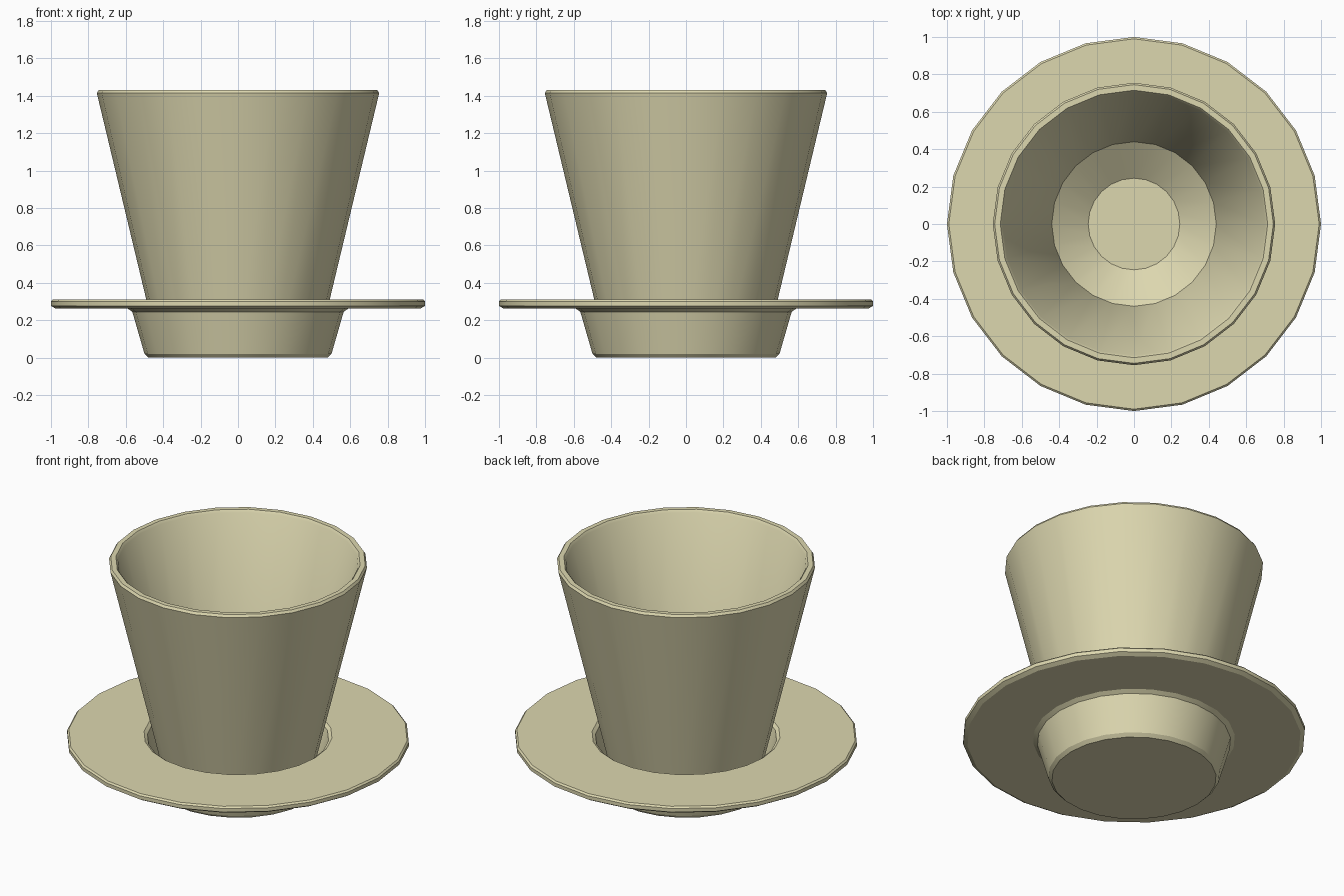
import bpy, math

if "Cube" in bpy.data.objects:
    bpy.data.objects.remove(bpy.data.objects["Cube"])

SIDES = 24


def lathe(name, profile, mat):
    """Spin a closed-at-the-axis profile of (radius, z) points around z."""
    verts, rings, faces = [], [], []
    for r, z in profile:
        if r == 0:
            rings.append([len(verts)] * SIDES)
            verts.append((0, 0, z))
        else:
            rings.append(list(range(len(verts), len(verts) + SIDES)))
            for i in range(SIDES):
                a = 2 * math.pi * i / SIDES
                verts.append((r * math.cos(a), r * math.sin(a), z))
    for low, high in zip(rings, rings[1:]):
        for i in range(SIDES):
            j = (i + 1) % SIDES
            quad = [low[i], low[j], high[j], high[i]]
            faces.append(list(dict.fromkeys(quad)))
    mesh = bpy.data.meshes.new(name)
    mesh.from_pydata(verts, [], faces)
    mesh.materials.append(mat)
    obj = bpy.data.objects.new(name, mesh)
    bpy.context.collection.objects.link(obj)
    bpy.ops.object.select_all(action='DESELECT')
    obj.select_set(True)
    bpy.context.view_layer.objects.active = obj
    bpy.ops.object.shade_smooth_by_angle(angle=math.radians(25))
    return obj


clay = bpy.data.materials.new("pale_clay")
clay.diffuse_color = (0.72, 0.68, 0.43, 1)
clay.use_nodes = True
clay.node_tree.nodes["Principled BSDF"].inputs["Base Color"].default_value = clay.diffuse_color

# Saucer: tapered dish with a wide flat flange
lathe("saucer", [
    (0, 0), (0.48, 0), (0.5, 0.02), (0.565, 0.245), (0.59, 0.262),
    (0.975, 0.262), (1.0, 0.277), (1.0, 0.3), (0.99, 0.31),
    (0.55, 0.31), (0.53, 0.295), (0.46, 0.05), (0, 0.05)], clay)

# Pot: hollow cone with a chamfered rim and a sloped inner floor
lathe("pot", [
    (0, 0.06), (0.42, 0.06), (0.434, 0.075), (0.755, 1.415), (0.745, 1.43),
    (0.715, 1.43), (0.703, 1.415), (0.44, 0.33), (0.245, 0.19), (0, 0.19)], clay)
